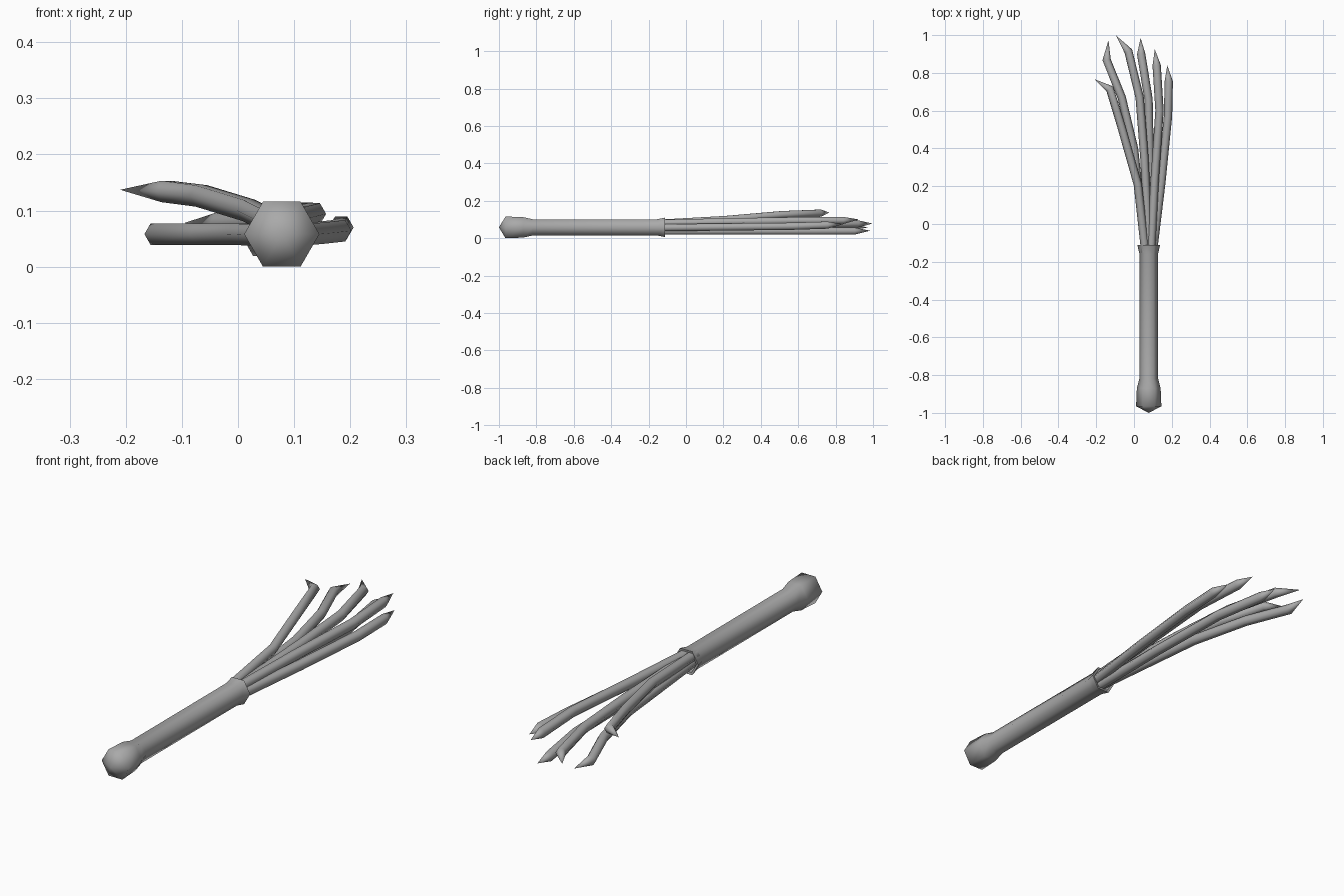
import bpy, bmesh
from math import cos, sin, pi, radians
from mathutils import Vector

cube = bpy.data.objects.get("Cube")
if cube:
    bpy.data.objects.remove(cube, do_unlink=True)

SIDES = 6
UP = Vector((0, 0, 1))

grey = bpy.data.materials.new("plain_grey")
grey.use_nodes = True
colour = (0.4, 0.4, 0.4, 1)
grey.diffuse_color = colour
grey.node_tree.nodes["Principled BSDF"].inputs["Base Color"].default_value = colour


def hex_tube(name, stations):
    """Skin six-sided rings along (point, radius) stations; radius 0 makes a point."""
    bm = bmesh.new()
    pts = [Vector(p) for p, r in stations]
    rings = []
    for i, (p, r) in enumerate(stations):
        if r == 0:
            rings.append([bm.verts.new(p)])
            continue
        # Rings turn with the path in plan only, so they stay upright
        along = Vector((0, 0, 0))
        if i > 0:
            along += (pts[i] - pts[i - 1]).normalized()
        if i < len(pts) - 1:
            along += (pts[i + 1] - pts[i]).normalized()
        along.z = 0
        side = along.cross(UP).normalized() if along.length > 0.01 else Vector((1, 0, 0))
        if side.x < 0:
            side = -side
        rings.append([bm.verts.new(pts[i] + r * (side * cos(a) + UP * sin(a)))
                      for a in (2 * pi * k / SIDES for k in range(SIDES))])
    for a, b in zip(rings, rings[1:]):
        for k in range(SIDES):
            quad = [a[k % len(a)], a[(k + 1) % len(a)], b[(k + 1) % len(b)], b[k % len(b)]]
            bm.faces.new(list(dict.fromkeys(quad)))
    for ring in (rings[0], rings[-1]):
        if len(ring) > 1:
            bm.faces.new(ring)
    bmesh.ops.recalc_face_normals(bm, faces=bm.faces)
    mesh = bpy.data.meshes.new(name)
    bm.to_mesh(mesh)
    bm.free()
    mesh.materials.append(grey)
    obj = bpy.data.objects.new(name, mesh)
    bpy.context.collection.objects.link(obj)
    bpy.ops.object.select_all(action="DESELECT")
    obj.select_set(True)
    bpy.context.view_layer.objects.active = obj
    bpy.ops.object.shade_smooth_by_angle(angle=radians(65))
    return obj


# Handle: pointed pommel, straight grip, flared collar with a recessed end
AXIS_X, AXIS_Z = 0.078, 0.058
profile = [(-1.0, 0), (-0.965, 0.067), (-0.87, 0.063), (-0.82, 0.05),
           (-0.155, 0.05), (-0.112, 0.06), (-0.114, 0.049), (-0.15, 0.044)]
hex_tube("handle", [((AXIS_X, y, AXIS_Z), r) for y, r in profile])

# Tails: centre-line from the collar, the last point being the sharp tip
tails = {
    "tail_far_right": [(0.06, -0.15, 0.08), (0.02, 0.21, 0.1), (-0.065, 0.51, 0.126),
                       (-0.128, 0.715, 0.134), (-0.21, 0.767, 0.137)],
    "tail_right": [(0.06, -0.15, 0.055), (0.0, 0.4, 0.058), (-0.065, 0.67, 0.058),
                   (-0.145, 0.87, 0.058), (-0.135, 0.973, 0.058)],
    "tail_inner_right": [(0.08, -0.15, 0.072), (0.055, 0.35, 0.075), (0.03, 0.67, 0.076),
                         (-0.03, 0.915, 0.077), (-0.095, 0.998, 0.078)],
    "tail_middle": [(0.082, -0.15, 0.038), (0.085, 0.25, 0.038), (0.077, 0.66, 0.038),
                    (0.038, 0.9, 0.038), (0.035, 0.985, 0.04)],
    "tail_left": [(0.09, -0.15, 0.08), (0.11, 0.24, 0.088), (0.135, 0.6, 0.094),
                  (0.12, 0.84, 0.095), (0.11, 0.925, 0.1)],
    "tail_far_left": [(0.1, -0.15, 0.056), (0.145, 0.22, 0.06), (0.18, 0.57, 0.064),
                      (0.184, 0.755, 0.07), (0.176, 0.84, 0.075)],
}
for name, path in tails.items():
    last = len(path) - 1
    hex_tube(name, [(p, 0 if i == last else 0.022) for i, p in enumerate(path)])
